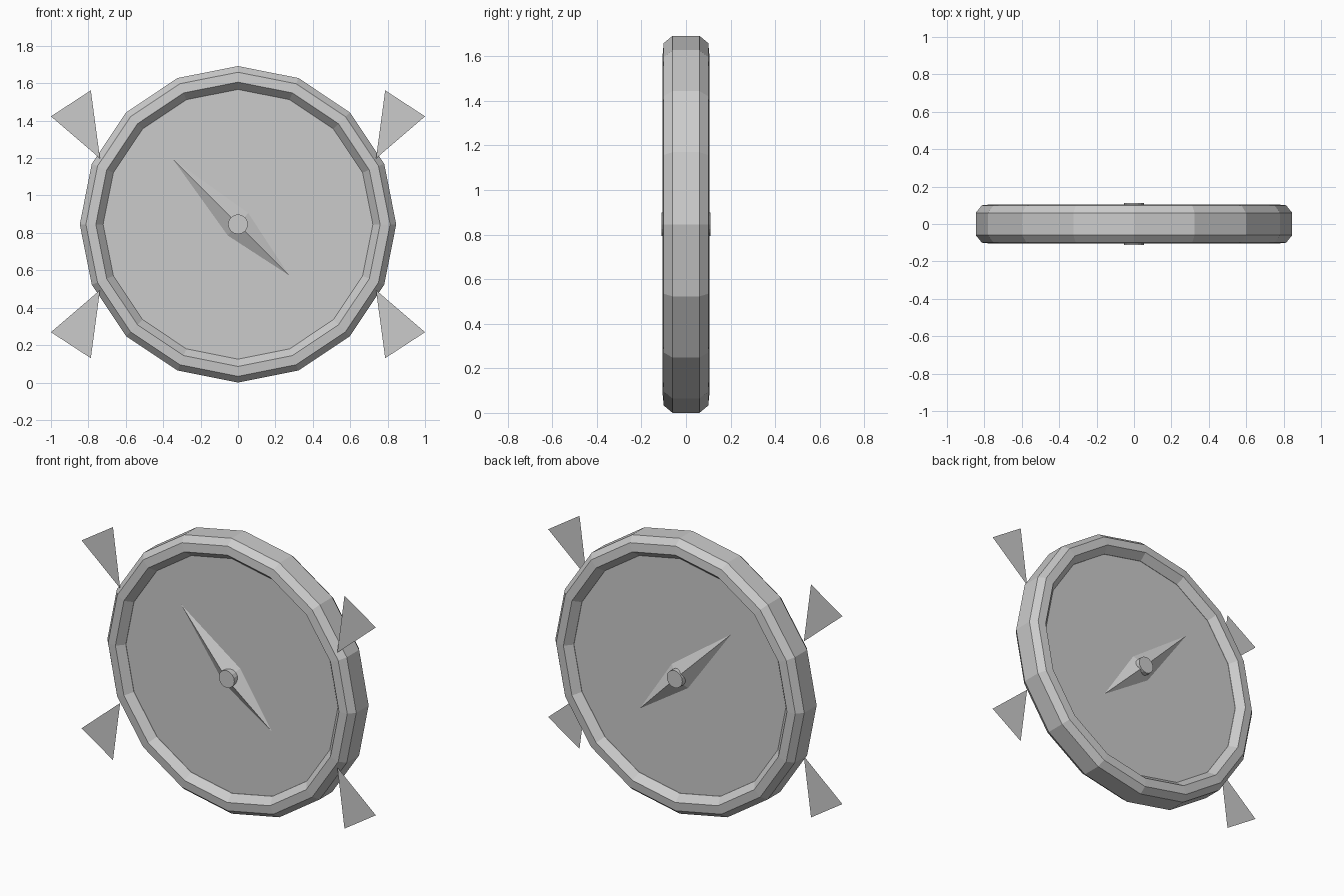
import bpy, bmesh, math
from mathutils import Vector, Matrix

if "Cube" in bpy.data.objects:
    bpy.data.objects.remove(bpy.data.objects["Cube"], do_unlink=True)

RADIUS = 0.846          # outer radius, also the height of the centre
SIDES = 16
DIAL = 0.058            # half thickness of the dial

grey = bpy.data.materials.new("light_grey")
grey.use_nodes = True
grey.diffuse_color = (0.6, 0.6, 0.6, 1)
grey.node_tree.nodes["Principled BSDF"].inputs["Base Color"].default_value = (0.6, 0.6, 0.6, 1)


def add_object(name, bm, fix_normals=True):
    if fix_normals:
        bmesh.ops.recalc_face_normals(bm, faces=bm.faces)
    mesh = bpy.data.meshes.new(name)
    bm.to_mesh(mesh)
    bm.free()
    mesh.materials.append(grey)
    obj = bpy.data.objects.new(name, mesh)
    obj.location.z = RADIUS
    bpy.context.collection.objects.link(obj)
    return obj


def disc(name, radius, half_depth):
    bm = bmesh.new()
    bmesh.ops.create_cone(bm, cap_ends=True, segments=SIDES, radius1=radius,
                          radius2=radius, depth=2 * half_depth,
                          matrix=Matrix.Rotation(math.pi / 2, 4, 'X'))
    return add_object(name, bm)


# Case ring: bevelled cross-section (radius, depth) swept around the y axis
half = [(RADIUS, 0.06), (0.813, 0.10), (0.76, 0.105), (0.721, 0.06)]
section = half + [(r, -y) for r, y in reversed(half)]
bm = bmesh.new()
loops = []
for i in range(SIDES):
    a = math.tau * i / SIDES
    loops.append([bm.verts.new((r * math.cos(a), y, r * math.sin(a))) for r, y in section])
for i in range(SIDES):
    here, there = loops[i], loops[(i + 1) % SIDES]
    for j in range(len(section)):
        k = (j + 1) % len(section)
        bm.faces.new((here[j], here[k], there[k], there[j]))
add_object("case_ring", bm)

# Dial and central pivot, both showing on front and back
disc("dial", 0.725, DIAL)
disc("pivot", 0.053, 0.111)

# Needles: ridged diamonds on each face of the dial
outline = [(-0.347, 0.347), (0.055, 0.06), (0.273, -0.273), (-0.055, -0.06)]
for name, side in (("front_needle", -1), ("back_needle", 1)):
    bm = bmesh.new()
    base = [bm.verts.new((x, side * DIAL, z)) for x, z in outline]
    peak = bm.verts.new((0, side * 0.11, 0))
    bm.faces.new(base)
    for i in range(4):
        bm.faces.new((base[i], base[(i + 1) % 4], peak))
    add_object(name, bm)

# Thin corner fins, mirrored left/right and top/bottom
fin = [(0.738, 0.352), (1.0, 0.577), (0.787, 0.716)]
for x_name, sx in (("left", 1), ("right", -1)):
    for z_name, sz in (("upper", 1), ("lower", -1)):
        bm = bmesh.new()
        points = [bm.verts.new((sx * x, -0.09, sz * z)) for x, z in fin]
        face = bm.faces.new(points)
        face.normal_update()
        if face.normal.dot(Vector((0, -1, 0))) < 0:
            face.normal_flip()
        add_object(f"{z_name}_{x_name}_fin", bm, fix_normals=False)
